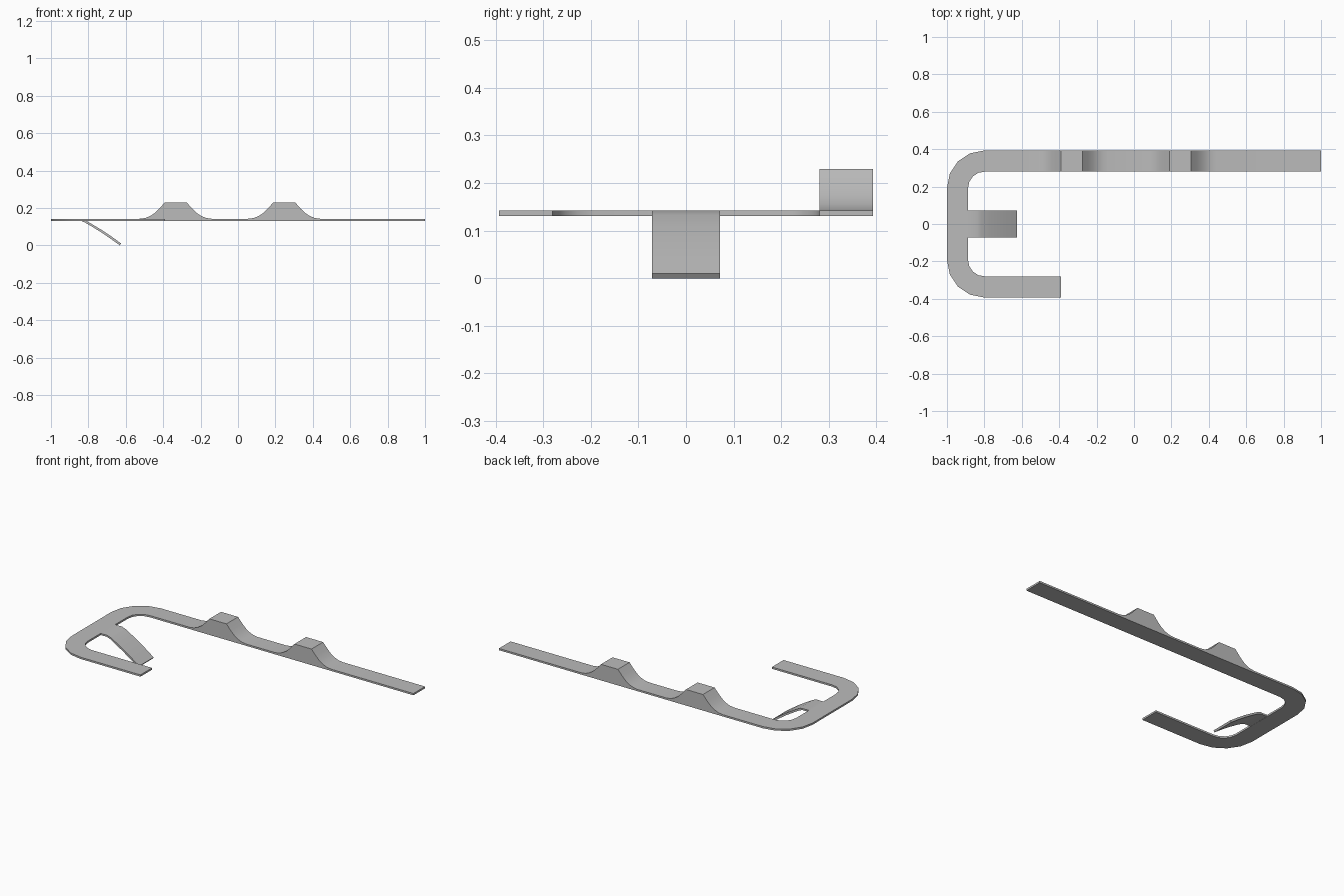
import bpy, bmesh
from math import sin, cos, radians

cube = bpy.data.objects.get("Cube")
if cube:
    bpy.data.objects.remove(cube, do_unlink=True)

# Single grey metal
metal = bpy.data.materials.new("grey_metal")
metal.use_nodes = True
grey = (0.5, 0.5, 0.5, 1)
metal.diffuse_color = grey
metal.node_tree.nodes["Principled BSDF"].inputs["Base Color"].default_value = grey

BOTTOM, TOP = 0.131, 0.142
OUT, IN = 0.393, 0.28        # half depth of the frame, outside and inside
RADIUS = 0.2                 # outer corner radius
INNER_RADIUS = RADIUS - (OUT - IN)


def strip(name, sections):
    """Skin a row of four-point cross-sections and cap both ends."""
    bm = bmesh.new()
    rings = [[bm.verts.new(p) for p in s] for s in sections]
    for a, b in zip(rings, rings[1:]):
        for i in range(4):
            j = (i + 1) % 4
            bm.faces.new((a[i], a[j], b[j], b[i]))
    bm.faces.new(rings[0])
    bm.faces.new(rings[-1])
    bmesh.ops.recalc_face_normals(bm, faces=bm.faces)
    mesh = bpy.data.meshes.new(name)
    bm.to_mesh(mesh)
    bm.free()
    mesh.materials.append(metal)
    mesh.shade_smooth()
    mesh.set_sharp_from_angle(angle=radians(28))
    obj = bpy.data.objects.new(name, mesh)
    bpy.context.collection.objects.link(obj)
    return obj


def section(outer, inner, top=TOP):
    return [(*outer, BOTTOM), (*inner, BOTTOM), (*inner, top), (*outer, top)]


# Long arm with two flared humps, running from its free end to the bend
flare = [(0, 0.23), (0.03, 0.196), (0.055, 0.172), (0.08, 0.156),
         (0.105, 0.146), (0.135, TOP)]
sections = [section((1, OUT), (1, IN))]
for centre in (0.247, -0.333):
    for dx, z in reversed(flare):
        x = centre + 0.058 + dx
        sections.append(section((x, OUT), (x, IN), z))
    for dx, z in flare:
        x = centre - 0.058 - dx
        sections.append(section((x, OUT), (x, IN), z))

# Two rounded bends, then the short arm
for side in (1, -1):
    angles = [90, 67.5, 45, 22.5, 0][::side]
    for a in angles:
        c, s = cos(radians(a)), sin(radians(a))
        cx, cy = -1 + RADIUS, side * (OUT - RADIUS)
        sections.append(section(
            (cx - RADIUS * c, cy + side * RADIUS * s),
            (cx - INNER_RADIUS * c, cy + side * INNER_RADIUS * s)))
sections.append(section((-0.39, -OUT), (-0.39, -IN)))
strip("clip_frame", sections)

# Spring tab curving down from the middle of the end bar
tab_path = [(-0.9, TOP, 0), (-0.84, TOP, 0.003), (-0.815, 0.133, 0.005),
            (-0.77, 0.107, 0.006), (-0.725, 0.08, 0.007),
            (-0.675, 0.046, 0.007), (-0.625, 0.01, 0.007)]
strip("spring_tab", [
    [(x - lean, -0.071, z - 0.01), (x - lean, 0.071, z - 0.01),
     (x, 0.071, z), (x, -0.071, z)]
    for x, z, lean in tab_path])
